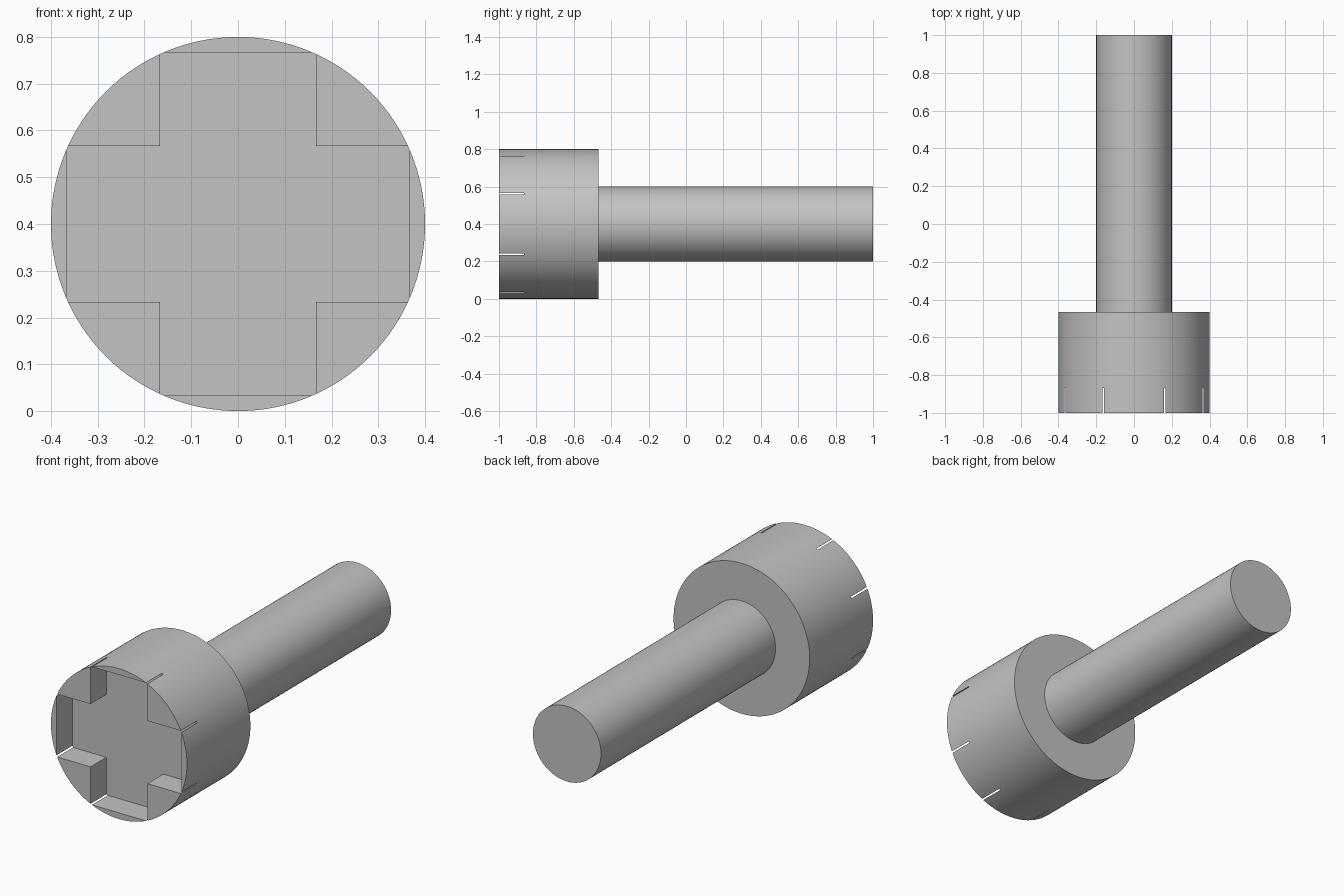
import bpy, bmesh
from math import radians, sin, cos, tau

cube = bpy.data.objects.get("Cube")
if cube:
    bpy.data.objects.remove(cube, do_unlink=True)

AXIS_Z = 0.4
HEAD_FRONT, HEAD_BACK, SHAFT_END = -1.0, -0.467, 1.0
RECESS_FLOOR = -0.867
ARM, HALF = 0.367, 0.167

steel = bpy.data.materials.new("grey_steel")
steel.use_nodes = True
colour = (0.55, 0.55, 0.55, 1)
steel.diffuse_color = colour
steel.node_tree.nodes["Principled BSDF"].inputs["Base Color"].default_value = colour


def prism(name, outline, y0, y1):
    """Extrude an (x, z) outline around the axis from y0 to y1."""
    bm = bmesh.new()
    face = bm.faces.new([bm.verts.new((x, y0, z + AXIS_Z)) for x, z in outline])
    new = bmesh.ops.extrude_face_region(bm, geom=[face])["geom"]
    verts = [v for v in new if isinstance(v, bmesh.types.BMVert)]
    bmesh.ops.translate(bm, verts=verts, vec=(0, y1 - y0, 0))
    bmesh.ops.recalc_face_normals(bm, faces=bm.faces)
    mesh = bpy.data.meshes.new(name)
    bm.to_mesh(mesh)
    bm.free()
    mesh.materials.append(steel)
    ob = bpy.data.objects.new(name, mesh)
    bpy.context.collection.objects.link(ob)
    return ob


def circle(radius, sides=128):
    return [(radius * cos(tau * i / sides), radius * sin(tau * i / sides)) for i in range(sides)]


# Cylindrical head and shaft
head = prism("bolt_head", circle(0.4), HEAD_FRONT, HEAD_BACK)
shaft = prism("bolt_shaft", circle(0.2), HEAD_BACK - 0.03, SHAFT_END)

# Cross outline: one arm corner set turned through four quarters
cross = []
x_axis, z_axis = (1, 0), (0, 1)
for _ in range(4):
    for a, b in ((ARM, -HALF), (ARM, HALF), (HALF, HALF)):
        cross.append((a * x_axis[0] + b * z_axis[0], a * x_axis[1] + b * z_axis[1]))
    x_axis, z_axis = z_axis, (-x_axis[0], -x_axis[1])

# Cross recess, whose arm corners break through the head wall as thin slits
cutter = prism("recess_cutter", cross, HEAD_FRONT - 0.1, RECESS_FLOOR)
cutter.hide_render = True
cut = head.modifiers.new("cross_recess", 'BOOLEAN')
cut.operation = 'DIFFERENCE'
cut.solver = 'EXACT'
cut.object = cutter
bpy.ops.object.select_all(action='DESELECT')
bpy.context.view_layer.objects.active = head
head.select_set(True)
bpy.ops.object.modifier_apply(modifier=cut.name)
bpy.data.objects.remove(cutter, do_unlink=True)

# Smooth round walls, crisp rims
shaft.select_set(True)
bpy.ops.object.shade_smooth_by_angle(angle=radians(30))
